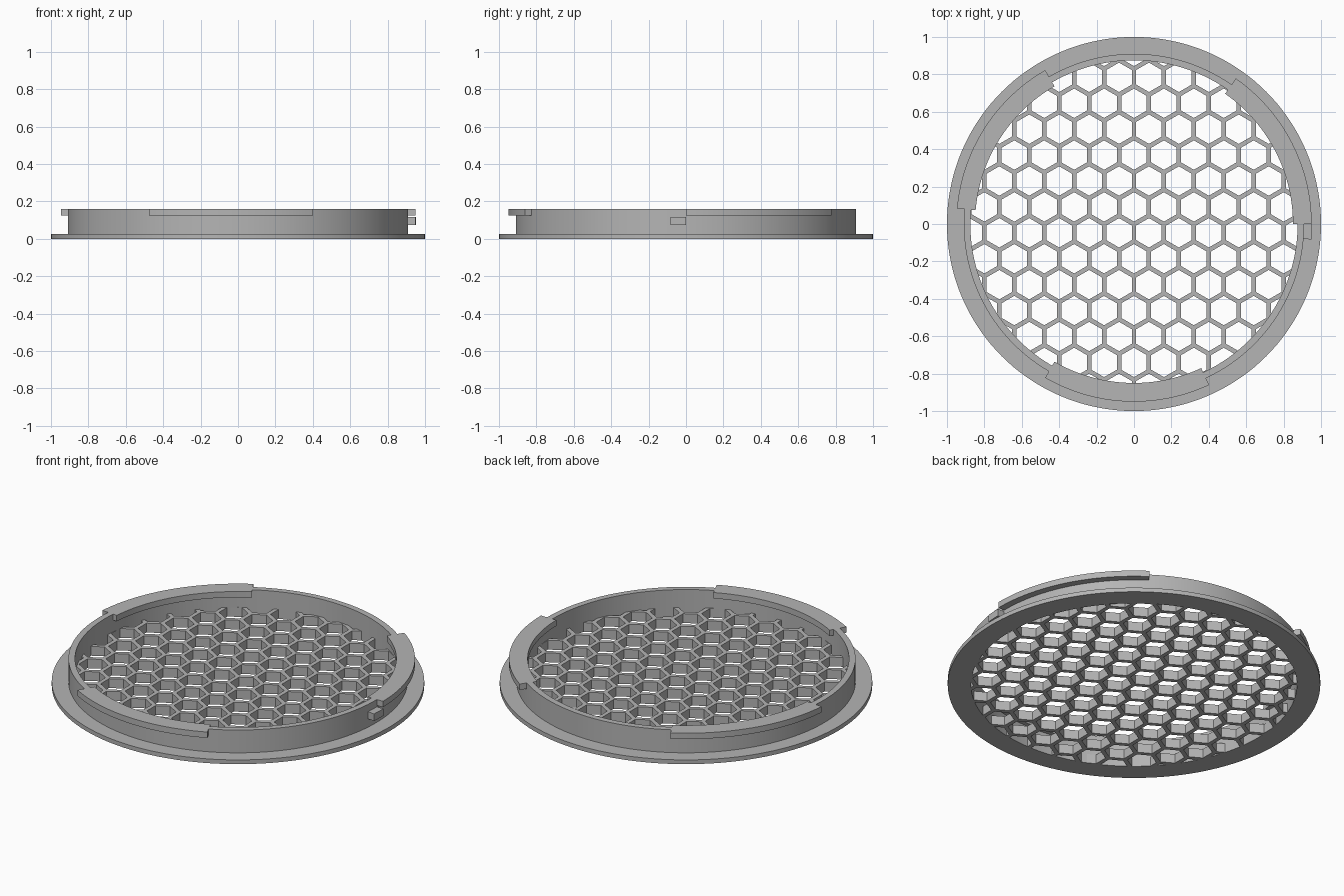
import bpy, bmesh
from math import radians, cos, sin, pi, sqrt, hypot

default = bpy.data.objects.get("Cube")
if default:
    bpy.data.objects.remove(default, do_unlink=True)

grey = bpy.data.materials.new("light grey plastic")
grey.use_nodes = True
colour = (0.46, 0.46, 0.46, 1)
grey.diffuse_color = colour
grey.node_tree.nodes["Principled BSDF"].inputs["Base Color"].default_value = colour

WALL_IN, WALL_OUT, HEIGHT = 0.875, 0.91, 0.16
GRID_HEIGHT = 0.055
PITCH, RIB = 0.16, 0.024


def finish(name, bm):
    """Turn a bmesh into a named grey object with sharp edges kept."""
    bmesh.ops.recalc_face_normals(bm, faces=bm.faces)
    mesh = bpy.data.meshes.new(name)
    bm.to_mesh(mesh)
    bm.free()
    mesh.materials.append(grey)
    obj = bpy.data.objects.new(name, mesh)
    bpy.context.collection.objects.link(obj)
    return obj


def smooth(obj):
    bpy.ops.object.select_all(action='DESELECT')
    obj.select_set(True)
    bpy.context.view_layer.objects.active = obj
    bpy.ops.object.shade_smooth_by_angle(angle=radians(30))


def sweep(name, profile, start=0, end=360, segments=144):
    """Revolve a closed (radius, z) profile between two angles in degrees."""
    bm = bmesh.new()
    full = end - start == 360
    rings = []
    for i in range(segments if full else segments + 1):
        a = radians(start + (end - start) * i / segments)
        rings.append([bm.verts.new((r * cos(a), r * sin(a), z)) for r, z in profile])
    n = len(profile)
    for i in range(segments):
        a, b = rings[i], rings[(i + 1) % len(rings)]
        for j in range(n):
            k = (j + 1) % n
            bm.faces.new((a[j], b[j], b[k], a[k]))
    if not full:
        bm.faces.new(rings[0])
        bm.faces.new(rings[-1])
    obj = finish(name, bm)
    smooth(obj)
    return obj


def block(r0, r1, z0, z1):
    return [(r0, z0), (r1, z0), (r1, z1), (r0, z1)]


def prism(bm, x, y, radius, z0, z1, sides, turn=0):
    """Add an upright prism to a bmesh."""
    low, high = [[bm.verts.new((x + radius * cos(turn + 2 * pi * i / sides),
                                y + radius * sin(turn + 2 * pi * i / sides), z))
                  for i in range(sides)] for z in (z0, z1)]
    bm.faces.new(low[::-1])
    bm.faces.new(high)
    for i in range(sides):
        j = (i + 1) % sides
        bm.faces.new((low[i], low[j], high[j], high[i]))


# Flange and upright wall in one lathe profile
sweep("flanged_ring", [(WALL_IN, 0), (1, 0), (1, 0.025), (WALL_OUT, 0.025),
                       (WALL_OUT, HEIGHT), (WALL_IN, HEIGHT)])

# Three locking tabs around the rim
for i in range(3):
    sweep(f"locking_tab_{i + 1}", block(0.85, 0.95, 0.125, HEIGHT),
          120 * i, 120 * i + 55, 24)

# Small stop below the end of one tab
sweep("stop_lug", block(0.9, 0.953, 0.075, 0.117), -5, 0, 3)

# Honeycomb: a disc with hexagonal holes cut through it
bm = bmesh.new()
prism(bm, 0, 0, WALL_IN + 0.003, 0, GRID_HEIGHT, 144)
grid = finish("honeycomb_grid", bm)

bm = bmesh.new()
hole = (PITCH - RIB) / sqrt(3)
for row in range(-1, 13):
    y = -0.74 + row * PITCH * sqrt(3) / 2
    for col in range(-7, 8):
        x = (col + 0.5 * (row % 2)) * PITCH
        if hypot(x, y) < WALL_IN + hole:
            prism(bm, x, y, hole, -0.1, 0.2, 6, pi / 6)
cutter = finish("hole_cutter", bm)
cutter.hide_render = True

cut = grid.modifiers.new("holes", 'BOOLEAN')
cut.operation = 'DIFFERENCE'
cut.solver = 'EXACT'
cut.object = cutter
bpy.ops.object.select_all(action='DESELECT')
grid.select_set(True)
bpy.context.view_layer.objects.active = grid
bpy.ops.object.modifier_apply(modifier=cut.name)
bpy.data.objects.remove(cutter, do_unlink=True)
